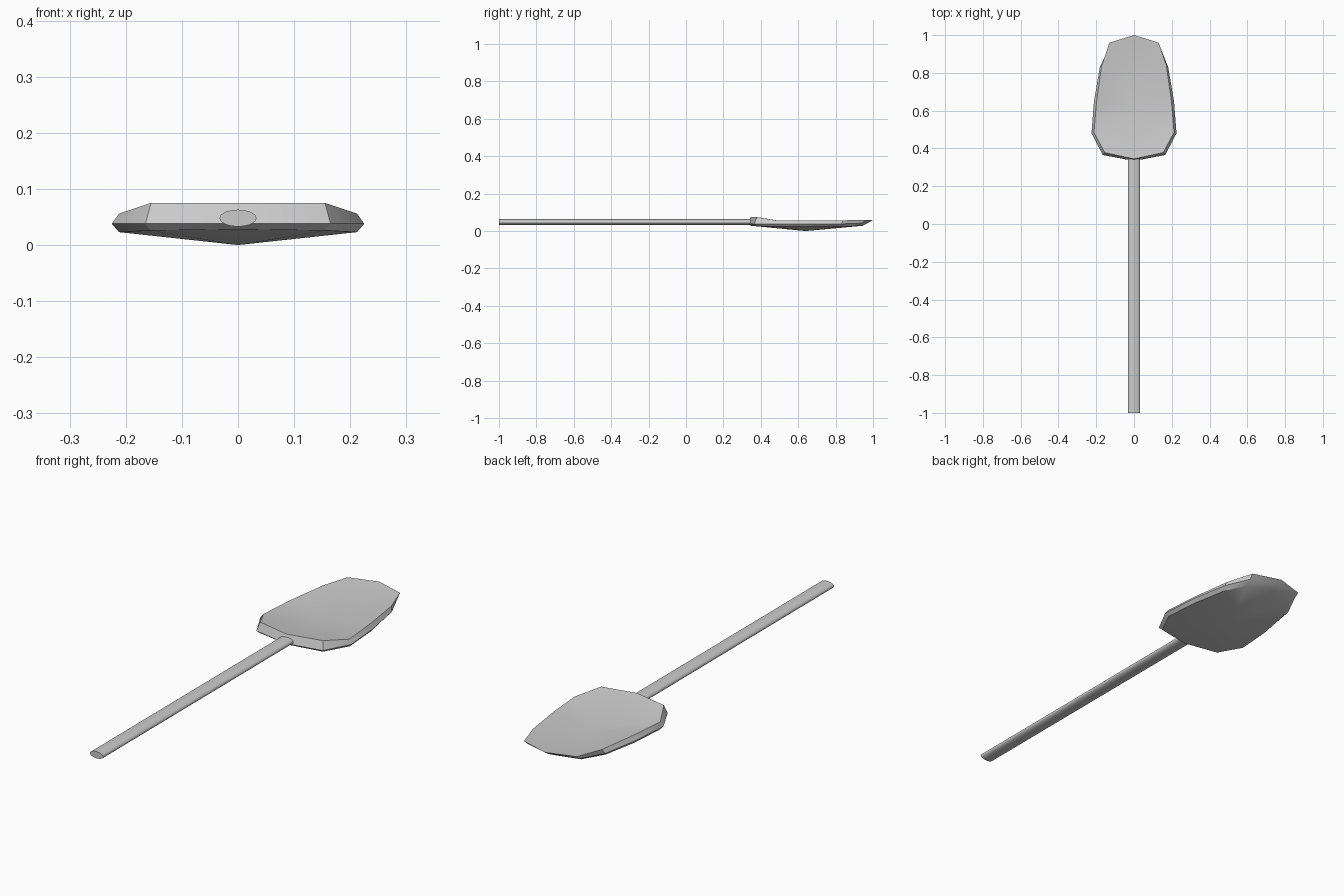
import bpy, bmesh, math

if "Cube" in bpy.data.objects:
    bpy.data.objects.remove(bpy.data.objects["Cube"])


def finish(name, bm, angle):
    """Turn a bmesh into a smooth-by-angle object."""
    bmesh.ops.recalc_face_normals(bm, faces=bm.faces)
    mesh = bpy.data.meshes.new(name)
    bm.to_mesh(mesh)
    bm.free()
    obj = bpy.data.objects.new(name, mesh)
    bpy.context.collection.objects.link(obj)
    bpy.ops.object.select_all(action='DESELECT')
    obj.select_set(True)
    bpy.context.view_layer.objects.active = obj
    bpy.ops.object.shade_smooth_by_angle(angle=math.radians(angle))
    return obj


def ring(bm, half):
    """Closed loop of vertices from a right-hand half outline, tip to neck."""
    pts = half + [(-x, y, z) for x, y, z in half[-2:0:-1]]
    return [bm.verts.new(p) for p in pts]


def bridge(bm, a, b):
    for i in range(len(a)):
        j = (i + 1) % len(a)
        bm.faces.new((a[i], a[j], b[j], b[i]))


def fan(bm, loop, centre):
    c = bm.verts.new(centre)
    for i in range(len(loop)):
        bm.faces.new((loop[i], loop[(i + 1) % len(loop)], c))


# Dished blade: rim, widest edge and lower edge
rim = [(0, 1, .06), (.13, .96, .06), (.171, .84, .057), (.198, .65, .057),
       (.212, .485, .056), (.155, .378, .075), (0, .345, .075)]
edge = [(0, .975, .044), (.127, .94, .042), (.181, .83, .038), (.212, .65, .038),
        (.225, .48, .038), (.165, .365, .038), (0, .334, .038)]
lower = [(0, .945, .028), (.118, .91, .026), (.17, .81, .023), (.2, .65, .023),
         (.212, .487, .023), (.156, .378, .026), (0, .347, .028)]
bm = bmesh.new()
loops = [ring(bm, h) for h in (rim, edge, lower)]
bridge(bm, loops[0], loops[1])
bridge(bm, loops[1], loops[2])
fan(bm, loops[0], (0, .64, .03))   # hollow upper side
fan(bm, loops[2], (0, .64, 0))     # bulging underside
finish("blade", bm, 30)

# Oval handle
bm = bmesh.new()
ends = [[bm.verts.new((.033 * math.cos(t), y, .048 + .015 * math.sin(t)))
         for t in (2 * math.pi * i / 20 for i in range(20))] for y in (-1, .38)]
bridge(bm, *ends)
for loop in ends:
    bm.faces.new(loop)
finish("handle", bm, 40)
